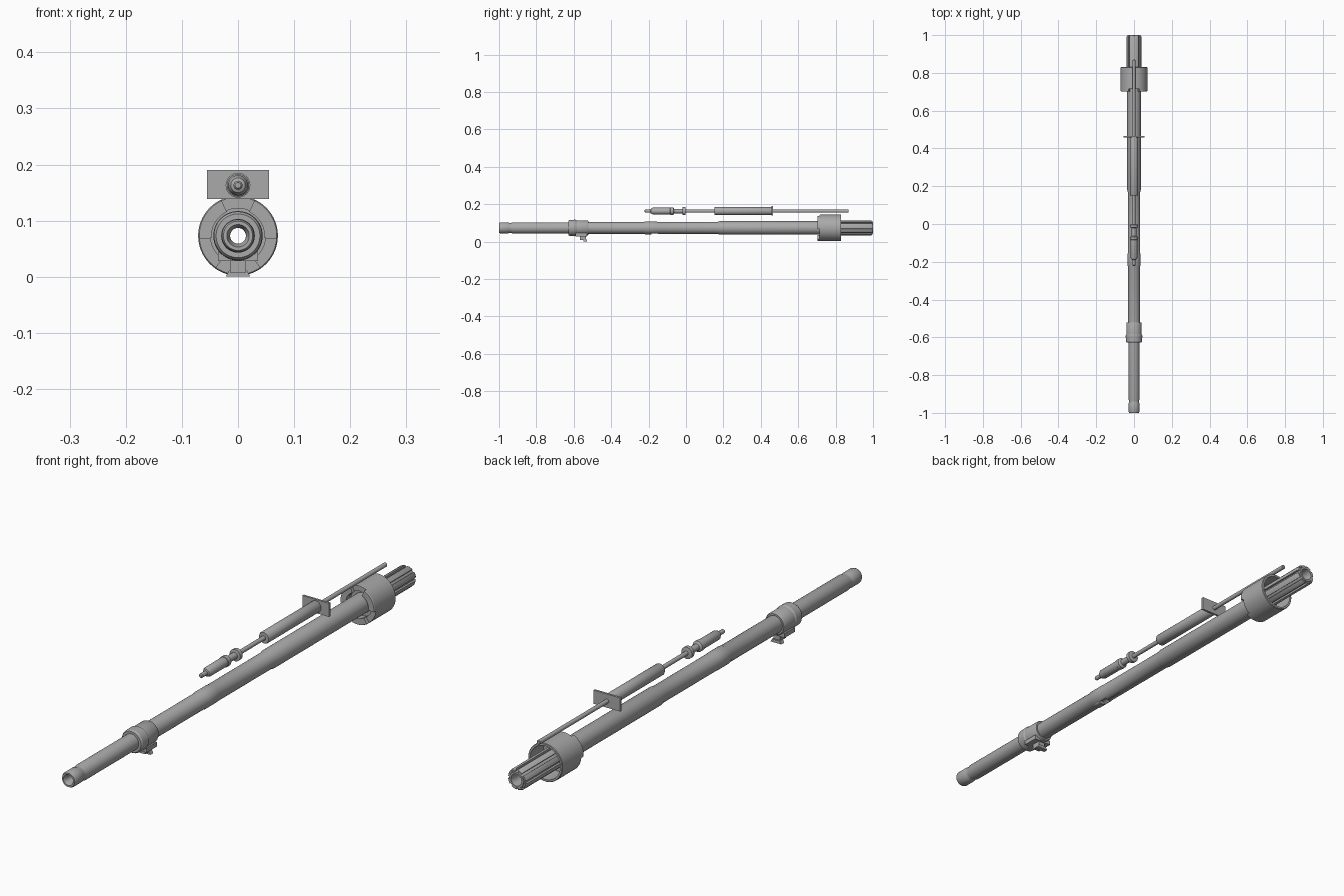
import bpy, bmesh, math
from mathutils import Vector

cube = bpy.data.objects.get("Cube")
if cube:
    bpy.data.objects.remove(cube)

AXIS = 0.073      # height of the main tube axis
ROD = 0.163       # height of the upper rod axis
BORE = 0.014

steel = bpy.data.materials.new("grey_steel")
steel.use_nodes = True
steel.diffuse_color = (0.4, 0.4, 0.4, 1)
steel.node_tree.nodes["Principled BSDF"].inputs["Base Color"].default_value = (0.4, 0.4, 0.4, 1)


def finish(name, bm):
    bmesh.ops.recalc_face_normals(bm, faces=bm.faces)
    mesh = bpy.data.meshes.new(name)
    bm.to_mesh(mesh)
    bm.free()
    mesh.materials.append(steel)
    obj = bpy.data.objects.new(name, mesh)
    bpy.context.collection.objects.link(obj)
    bpy.ops.object.select_all(action='DESELECT')
    obj.select_set(True)
    bpy.context.view_layer.objects.active = obj
    bpy.ops.object.shade_smooth_by_angle(angle=math.radians(30))
    return obj


def sweep(bm, profile, height, start=0, end=360, steps=48):
    """Turn a closed (radius, y) profile about the y direction, fully or in part."""
    full = end - start == 360
    rings = []
    for i in range(steps if full else steps + 1):
        a = math.radians(start + (end - start) * i / steps)
        rings.append([bm.verts.new((r * math.cos(a), y, height + r * math.sin(a)))
                      for r, y in profile])
    n = len(profile)
    pairs = list(zip(rings, rings[1:])) + ([(rings[-1], rings[0])] if full else [])
    for p, q in pairs:
        for k in range(n):
            bm.faces.new((p[k], p[(k + 1) % n], q[(k + 1) % n], q[k]))
    if not full:
        bm.faces.new(rings[0])
        bm.faces.new(rings[-1])


def turned(name, profile, height, steps=48):
    bm = bmesh.new()
    sweep(bm, profile, height, steps=steps)
    return finish(name, bm)


def solid_turned(name, profile, height, steps=32):
    """Solid of revolution closed on its axis."""
    tiny = 0.0002
    return turned(name, [(tiny, profile[0][1])] + profile + [(tiny, profile[-1][1])], height, steps)


def prism(name, outline, y0, y1):
    """Extrude an (x, z) outline from y0 to y1."""
    bm = bmesh.new()
    face = bm.faces.new([bm.verts.new((x, y0, z)) for x, z in outline])
    new = bmesh.ops.extrude_face_region(bm, geom=[face])["geom"]
    bmesh.ops.translate(bm, vec=Vector((0, y1 - y0, 0)),
                        verts=[v for v in new if isinstance(v, bmesh.types.BMVert)])
    return finish(name, bm)


def rect(hx, z0, z1):
    return [(-hx, z0), (hx, z0), (hx, z1), (-hx, z1)]


# Main tube, bored through, stepping up in width towards the back
tube = turned("main_tube", [
    (BORE, -0.985), (0.02, -1.0), (0.026, -1.0), (0.029, -0.994), (0.029, -0.95),
    (0.027, -0.945), (0.027, -0.935), (0.03, -0.925), (0.03, -0.62), (0.032, -0.6),
    (0.032, -0.225), (0.034, -0.22), (0.034, -0.16), (0.033, -0.155), (0.033, 0.17),
    (0.036, 0.18), (0.036, 0.76), (0.033, 0.76), (0.033, 0.99), (0.029, 1.0),
    (0.022, 1.0), (0.019, 0.97), (0.018, 0.85), (BORE, 0.83)], AXIS)

# Small scallop in the underside of the tube
cutter = solid_turned("scallop_cutter", [(0.016, -0.185), (0.016, -0.15)], 0.034)
cutter.hide_render = True
cut = tube.modifiers.new("scallop", 'BOOLEAN')
cut.operation = 'DIFFERENCE'
cut.object = cutter
bpy.context.view_layer.objects.active = tube
bpy.ops.object.modifier_apply(modifier=cut.name)
bpy.data.objects.remove(cutter)

# Splines around the back end
bm = bmesh.new()
for i in range(8):
    mid = 22.5 + i * 45
    sweep(bm, [(0.03, 0.77), (0.04, 0.77), (0.04, 0.99), (0.036, 0.997), (0.03, 0.997)],
          AXIS, mid - 15, mid + 15, 6)
finish("splines", bm)

# Collar, open at the back
turned("collar", [(0.033, 0.735), (0.049, 0.735), (0.049, 0.715), (0.069, 0.715),
                  (0.071, 0.718), (0.071, 0.828), (0.069, 0.83), (0.062, 0.83),
                  (0.06, 0.755), (0.033, 0.755)], AXIS, 64)

# Raised lugs on the collar front
bm = bmesh.new()
for mid in (30, 150, 270):
    sweep(bm, [(0.047, 0.702), (0.069, 0.702), (0.071, 0.705), (0.071, 0.72), (0.047, 0.72)],
          AXIS, mid - 35, mid + 35, 16)
finish("collar_lugs", bm)

# Clamp ring with its lower block and foot
turned("clamp_ring", [(0.028, -0.628), (0.039, -0.628), (0.043, -0.622), (0.044, -0.59),
                      (0.041, -0.585), (0.041, -0.528), (0.038, -0.522), (0.028, -0.522)], AXIS)
prism("clamp_block", rect(0.036, 0.028, 0.045), -0.59, -0.53)
prism("clamp_post", rect(0.014, 0.008, 0.035), -0.568, -0.535)
prism("clamp_foot", [(-0.022, 0), (0.022, 0), (0.016, 0.011), (-0.016, 0.011)], -0.548, -0.53)

# Upper rod with a tip, a fat front barrel and two flanges
solid_turned("upper_rod", [
    (0.005, -0.222), (0.008, -0.218), (0.008, -0.19), (0.013, -0.188), (0.018, -0.178),
    (0.018, -0.085), (0.02, -0.083), (0.02, -0.068), (0.012, -0.063), (0.012, -0.02),
    (0.022, -0.018), (0.022, -0.004), (0.008, -0.002), (0.008, 0.868), (0.006, 0.87)], ROD)
solid_turned("rod_sleeve", [(0.02, 0.152), (0.022, 0.156), (0.022, 0.458), (0.021, 0.46)], ROD)
prism("sleeve_plate", rect(0.055, 0.139, 0.19), 0.458, 0.466)
